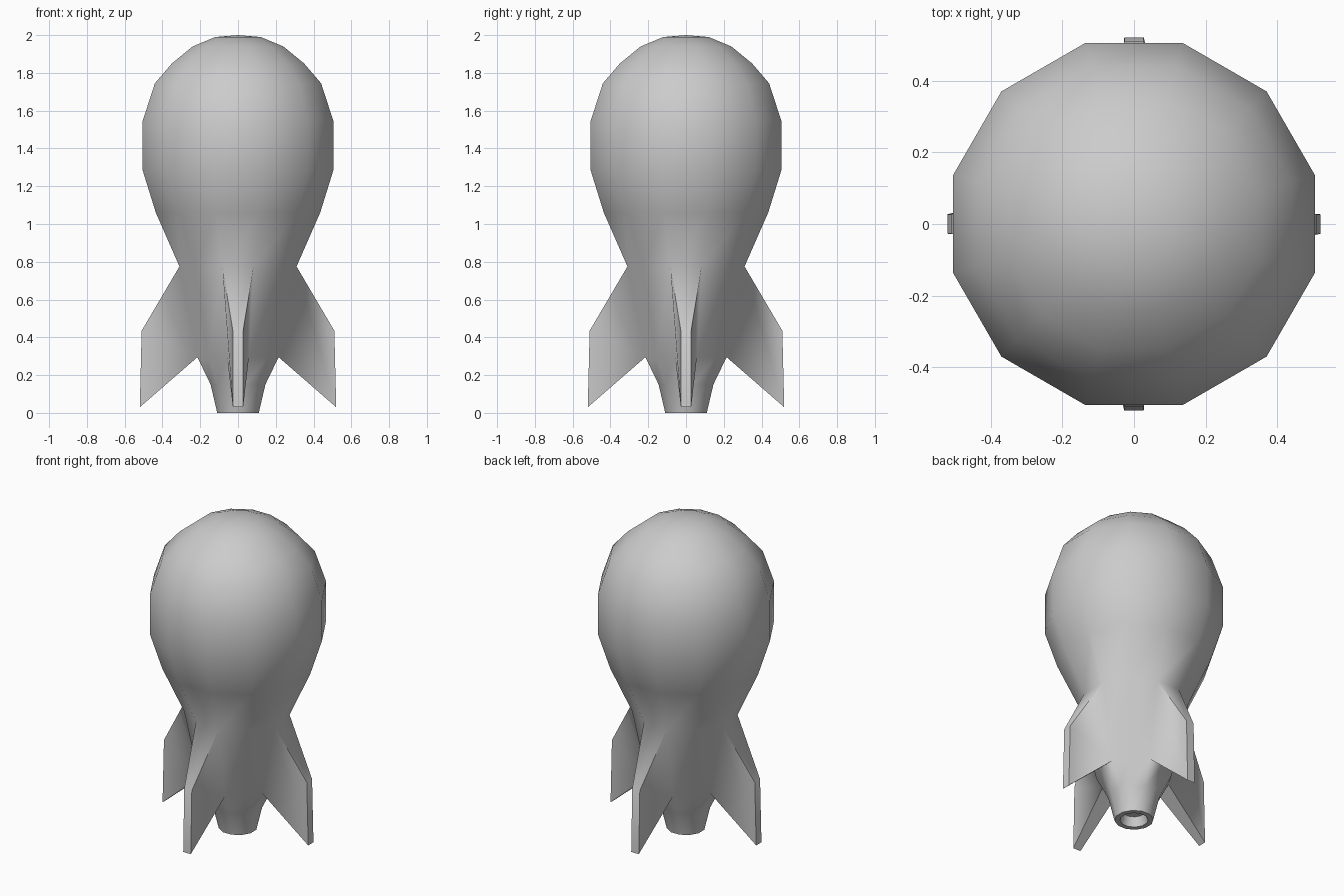
import bpy, bmesh, math
from mathutils import Vector

if "Cube" in bpy.data.objects:
    bpy.data.objects.remove(bpy.data.objects["Cube"])

SIDES = 12
C15 = math.cos(math.radians(15))

# (half width across flats, height): nozzle recess, rim, hull, nose
PROFILE = [(0.065, 0.06), (0.08, 0.0), (0.11, 0.0), (0.145, 0.15), (0.215, 0.295),
           (0.31, 0.775), (0.435, 1.06), (0.505, 1.285), (0.505, 1.545),
           (0.44, 1.745), (0.35, 1.85), (0.24, 1.94), (0.12, 1.99)]
FIN_ROW = 4                      # hull band that the fins grow out of
FIN_TIP = [(0.52, 0.03), (0.51, 0.435)]
FIN_HALF = 0.027

bm = bmesh.new()


def ring(half, z):
    r = half / C15
    return [bm.verts.new((r * math.cos(math.radians(30 * i - 15)),
                          r * math.sin(math.radians(30 * i - 15)), z))
            for i in range(SIDES)]


# Hull, with one flat facing each axis
rings = [ring(*p) for p in PROFILE]
for k in range(len(rings) - 1):
    for i in range(SIDES):
        j = (i + 1) % SIDES
        a, b, c, d = rings[k][i], rings[k][j], rings[k + 1][j], rings[k + 1][i]
        if k != FIN_ROW or i % 3:
            bm.faces.new((a, b, c, d))
            continue
        # Fin grown from the hull flat
        ang = math.radians(30 * i)
        out = Vector((math.cos(ang), math.sin(ang), 0))
        side = Vector((-out.y, out.x, 0))
        tip = [bm.verts.new(out * x + side * s * FIN_HALF + Vector((0, 0, z)))
               for (x, z), s in ((FIN_TIP[0], -1), (FIN_TIP[0], 1),
                                 (FIN_TIP[1], 1), (FIN_TIP[1], -1))]
        root = (a, b, c, d)
        bm.faces.new(tip)
        for n in range(4):
            m = (n + 1) % 4
            bm.faces.new((root[n], root[m], tip[m], tip[n]))

# Nozzle floor and nose point
bm.faces.new(rings[0][::-1])
apex = bm.verts.new((0, 0, 2.0))
for i in range(SIDES):
    bm.faces.new((rings[-1][i], rings[-1][(i + 1) % SIDES], apex))

bmesh.ops.recalc_face_normals(bm, faces=bm.faces)
mesh = bpy.data.meshes.new("rocket_body_with_fins")
bm.to_mesh(mesh)
bm.free()

grey = bpy.data.materials.new("light grey")
grey.diffuse_color = (0.6, 0.6, 0.6, 1)
grey.use_nodes = True
grey.node_tree.nodes["Principled BSDF"].inputs["Base Color"].default_value = grey.diffuse_color
mesh.materials.append(grey)
obj = bpy.data.objects.new("rocket_body_with_fins", mesh)
bpy.context.collection.objects.link(obj)
bpy.context.view_layer.objects.active = obj
obj.select_set(True)
bpy.ops.object.shade_smooth_by_angle(angle=math.radians(60))
